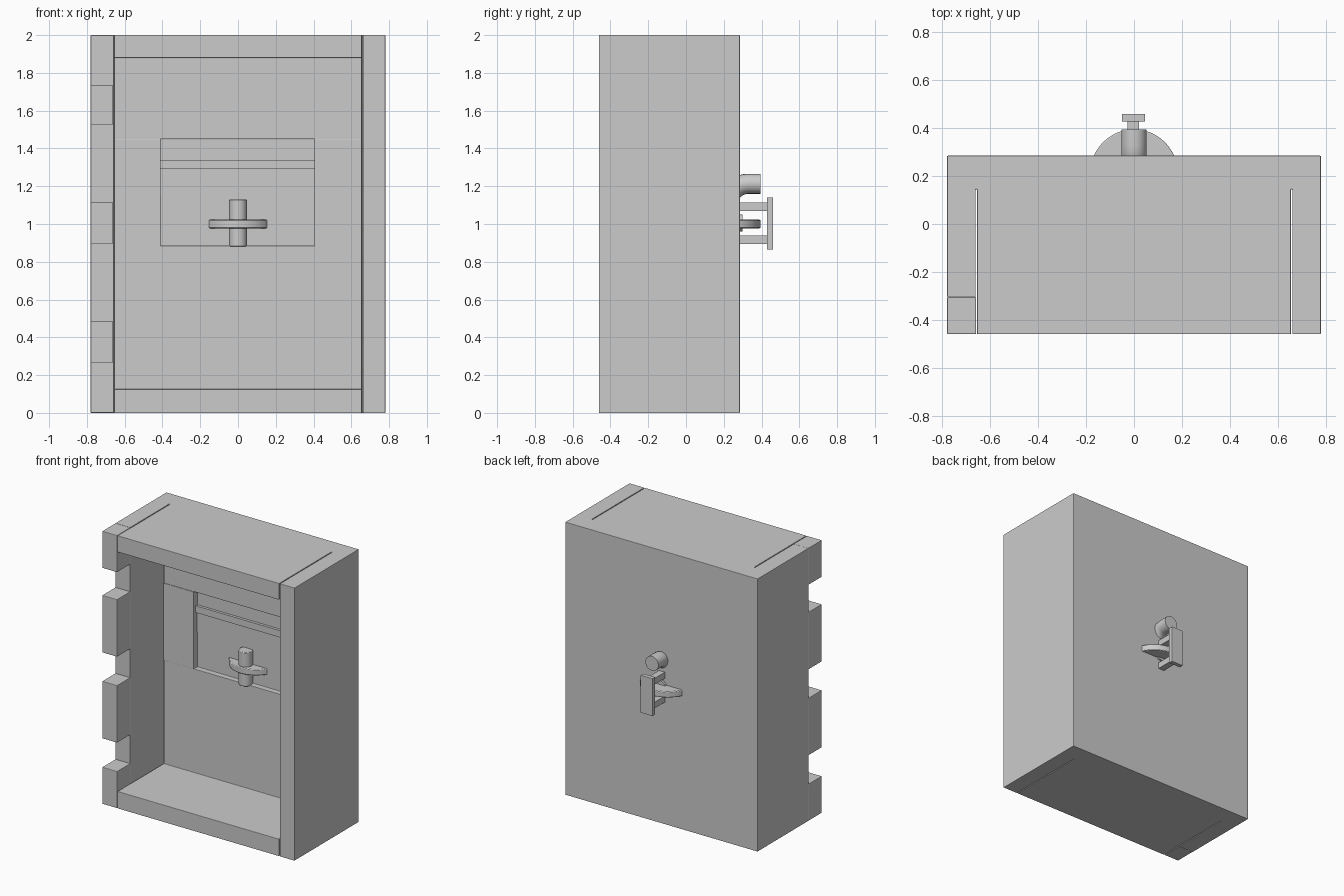
import bpy, math

if "Cube" in bpy.data.objects:
    bpy.data.objects.remove(bpy.data.objects["Cube"])


def box(name, x, y, z, bevel=0.0):
    """Box from (min, max) ranges, with optional small bevel."""
    r = (x, y, z)
    bpy.ops.mesh.primitive_cube_add(size=1, location=[(a + b) / 2 for a, b in r])
    o = bpy.context.object
    o.name = name
    o.scale = [b - a for a, b in r]
    bpy.ops.object.transform_apply(location=False, rotation=False, scale=True)
    if bevel:
        add_bevel(o, bevel)
    return o


def add_bevel(o, width):
    m = o.modifiers.new("bevel", 'BEVEL')
    m.width, m.segments, m.limit_method = width, 2, 'ANGLE'


def cylinder(name, radius, depth, loc, axis='Z', bevel=0.0):
    rot = (math.pi / 2, 0, 0) if axis == 'Y' else (0, 0, 0)
    bpy.ops.mesh.primitive_cylinder_add(vertices=48, radius=radius, depth=depth,
                                        location=loc, rotation=rot)
    o = bpy.context.object
    o.name = name
    bpy.ops.object.shade_smooth_by_angle(angle=math.radians(40))
    if bevel:
        add_bevel(o, bevel)
    return o


def cut(target, cutter):
    m = target.modifiers.new("cut", 'BOOLEAN')
    m.operation, m.solver, m.object = 'DIFFERENCE', 'EXACT', cutter
    bpy.context.view_layer.objects.active = target
    bpy.ops.object.modifier_apply(modifier=m.name)
    bpy.data.objects.remove(cutter, do_unlink=True)


W, IN, FRONT, BACK = 0.78, 0.655, -0.46, 0.285

# Case: open-fronted block with a hollow, a lock pocket and panel seams
case = box("case", (-W, W), (FRONT, BACK), (0, 2))
cut(case, box("hollow", (-IN, IN), (-0.6, 0.075), (0.125, 1.88)))
cut(case, box("lock_pocket", (-0.41, 0.405), (0, 0.115), (0.885, 1.45)))
cut(case, box("hinge_side", (-1, -IN), (-0.6, -0.305), (-1, 3)))
for s in (-1, 1):
    cut(case, box("seam", sorted((s * IN, s * (IN + 0.006))), (-0.6, 0.145), (-1, 3)))
add_bevel(case, 0.0025)

# Hinge knuckles along the left front edge
for i, z in enumerate([(0, 0.27), (0.48, 0.90), (1.11, 1.53), (1.73, 2)]):
    box(f"hinge_knuckle_{i + 1}", (-W, -IN - 0.004), (FRONT, -0.305), z, 0.004)

# Plates either side of the lock pocket
box("lock_plate_left", (-IN, -0.41), (0.071, 0.09), (0.885, 1.45), 0.002)
box("lock_plate_right", (0.405, IN), (0.071, 0.09), (0.885, 1.45), 0.002)

# Stepped strips inside the pocket
box("pocket_strip_upper", (-0.41, 0.405), (0.095, 0.12), (1.29, 1.34))
box("pocket_strip_middle", (-0.41, 0.405), (0.108, 0.12), (1.14, 1.29))

# Thumb wheel passing through the back wall, with its hubs
cylinder("thumb_wheel", 0.183, 0.045, (0, 0.212, 1.0), bevel=0.005)
cylinder("wheel_spindle", 0.047, 0.25, (0, 0.09, 1.005), bevel=0.004)
cylinder("wheel_hub", 0.045, 0.1, (0, 0.25, 1.005), 'Y')

# Handle on the outside: two arms and a grip plate
for n, z in (("lower", (0.895, 0.94)), ("upper", (1.07, 1.115))):
    box("handle_arm_" + n, (-0.028, 0.02), (0.27, 0.432), z)
box("handle_grip", (-0.05, 0.046), (0.428, 0.46), (0.865, 1.14), 0.002)

# Bent round stub above the handle
curve = bpy.data.curves.new("bent_stub", 'CURVE')
curve.dimensions = '3D'
curve.bevel_depth, curve.bevel_resolution, curve.use_fill_caps = 0.053, 8, True
sp = curve.splines.new('POLY')
path = [(0.395, 1.213), (0.33, 1.213)]
path += [(0.33 - 0.11 * math.sin(a), 1.103 + 0.11 * math.cos(a))
         for a in [math.radians(10 * k) for k in range(1, 6)]]
sp.points.add(len(path) - 1)
for p, (y, z) in zip(sp.points, path):
    p.co = (0, y, z, 1)
stub = bpy.data.objects.new("bent_stub", curve)
bpy.context.collection.objects.link(stub)
bpy.ops.object.select_all(action='DESELECT')
stub.select_set(True)
bpy.context.view_layer.objects.active = stub
bpy.ops.object.convert(target='MESH')
bpy.ops.object.shade_smooth_by_angle(angle=math.radians(40))
